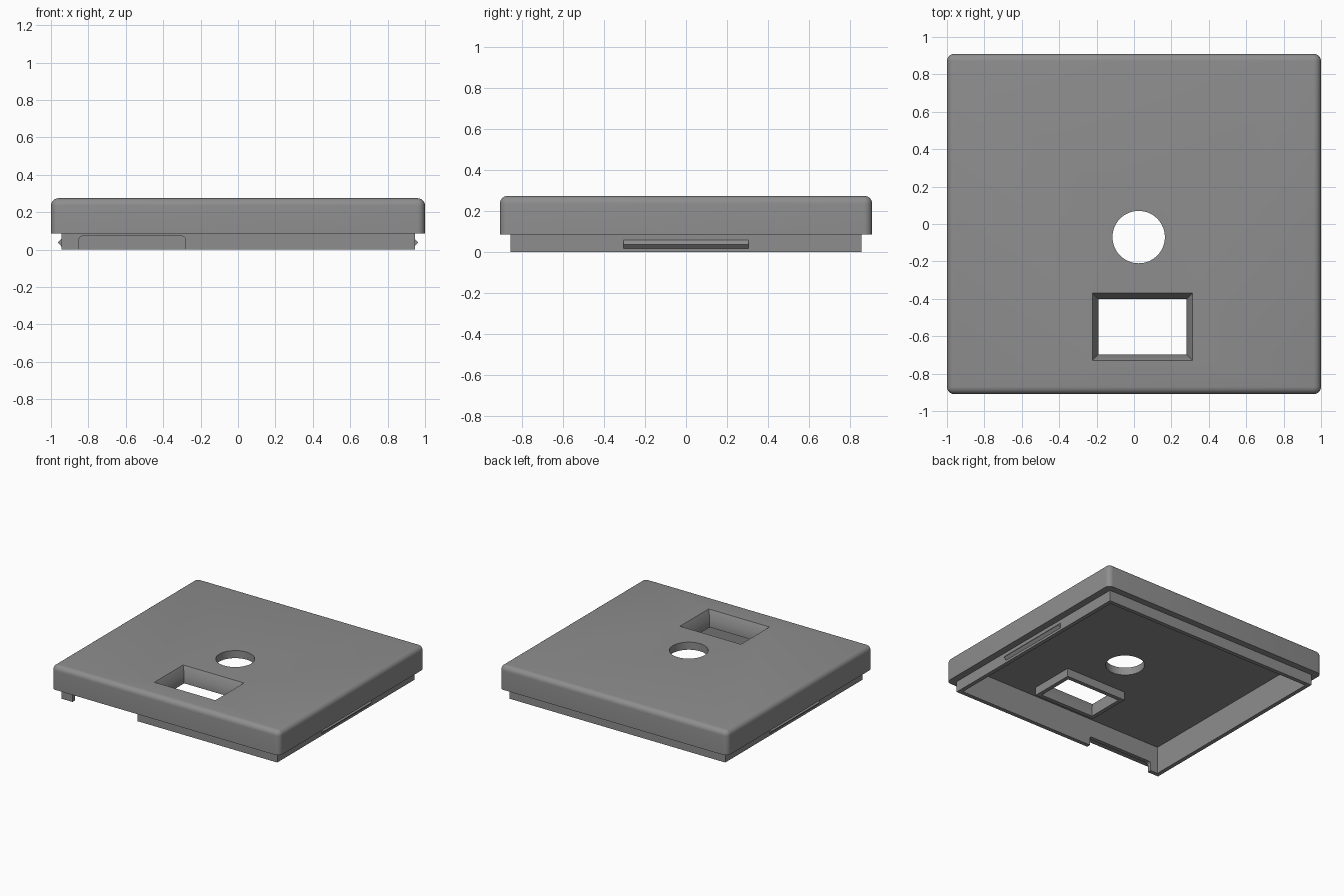
import bpy, bmesh, math

cube = bpy.data.objects.get("Cube")
if cube:
    bpy.data.objects.remove(cube, do_unlink=True)

grey = bpy.data.materials.new("mid grey")
grey.use_nodes = True
COLOUR = (0.27, 0.27, 0.27, 1)
grey.diffuse_color = COLOUR
grey.node_tree.nodes["Principled BSDF"].inputs["Base Color"].default_value = COLOUR


def finish(name, bm):
    bmesh.ops.recalc_face_normals(bm, faces=bm.faces)
    mesh = bpy.data.meshes.new(name)
    bm.to_mesh(mesh)
    bm.free()
    mesh.materials.append(grey)
    obj = bpy.data.objects.new(name, mesh)
    bpy.context.collection.objects.link(obj)
    return obj


def loft(name, rings):
    """Closed solid through rings that have the same number of points."""
    bm = bmesh.new()
    loops = [[bm.verts.new(p) for p in ring] for ring in rings]
    n = len(loops[0])
    for a, b in zip(loops, loops[1:]):
        for i in range(n):
            j = (i + 1) % n
            bm.faces.new((a[i], a[j], b[j], b[i]))
    bm.faces.new(loops[0])
    bm.faces.new(loops[-1])
    return finish(name, bm)


def rect(x0, x1, y0, y1, z, grow=0):
    x0, x1, y0, y1 = x0 - grow, x1 + grow, y0 - grow, y1 + grow
    return [(x0, y0, z), (x1, y0, z), (x1, y1, z), (x0, y1, z)]


def box(name, x0, x1, y0, y1, z0, z1):
    return loft(name, [rect(x0, x1, y0, y1, z) for z in (z0, z1)])


def combine(target, tool, operation):
    mod = target.modifiers.new(operation, 'BOOLEAN')
    mod.operation = operation
    mod.solver = 'EXACT'
    mod.object = tool
    bpy.context.view_layer.objects.active = target
    bpy.ops.object.modifier_apply(modifier=mod.name)
    bpy.data.objects.remove(tool, do_unlink=True)


def bevel(obj, radius, segments, rule):
    bm = bmesh.new()
    bm.from_mesh(obj.data)
    edges = [e for e in bm.edges if rule(e)]
    bmesh.ops.bevel(bm, geom=edges, offset=radius, segments=segments,
                    profile=0.5, affect='EDGES')
    bm.to_mesh(obj.data)
    bm.free()


TOP, CEILING, SKIRT = 0.275, 0.215, 0.085

# Cover with rounded top and corners
cover = box("cover", -1, 1, -0.91, 0.91, SKIRT, TOP)
bevel(cover, 0.04, 6, lambda e: max(v.co.z for v in e.verts) > 0.2)

# Lip below the cover, hollowed out
combine(cover, box("lip", -0.945, 0.945, -0.858, 0.858, 0, 0.12), 'UNION')
combine(cover, box("cavity", -0.913, 0.913, -0.826, 0.826, -0.1, CEILING), 'DIFFERENCE')

# Window collar and tapered opening
window = (-0.19, 0.28, -0.697, -0.402)
collar = loft("collar", [rect(*window, z, 0.032) for z in (0.15, 0.235)])
combine(cover, collar, 'UNION')
opening = loft("opening", [rect(*window, 0.05), rect(*window, CEILING),
                           rect(*window, TOP + 0.06, 0.064)])
combine(cover, opening, 'DIFFERENCE')

# Round hole
angles = [2 * math.pi * i / 64 for i in range(64)]
hole = loft("hole", [[(0.025 + 0.14 * math.cos(a), -0.07 + 0.14 * math.sin(a), z)
                      for a in angles] for z in (0.1, 0.4)])
combine(cover, hole, 'DIFFERENCE')

# Cable notch in the front lip
notch = box("notch", -0.85, -0.28, -0.88, -0.8, -0.1, 0.072)
bevel(notch, 0.018, 4, lambda e: all(v.co.z > 0 for v in e.verts)
      and abs(e.verts[0].co.y - e.verts[1].co.y) > 0.01)
combine(cover, notch, 'DIFFERENCE')

# Snap ridges on both sides
parts = [cover]
for side, name in ((1, "left_snap_ridge"), (-1, "right_snap_ridge")):
    profile = [(0.94, 0.018), (0.945, 0.018), (0.963, 0.038), (0.945, 0.058), (0.94, 0.058)]
    parts.append(loft(name, [[(side * x, y, z) for x, z in profile]
                             for y in (-0.305, 0.305)]))

bpy.ops.object.select_all(action='DESELECT')
for part in parts:
    part.select_set(True)
bpy.context.view_layer.objects.active = cover
bpy.ops.object.shade_smooth_by_angle(angle=math.radians(30))
